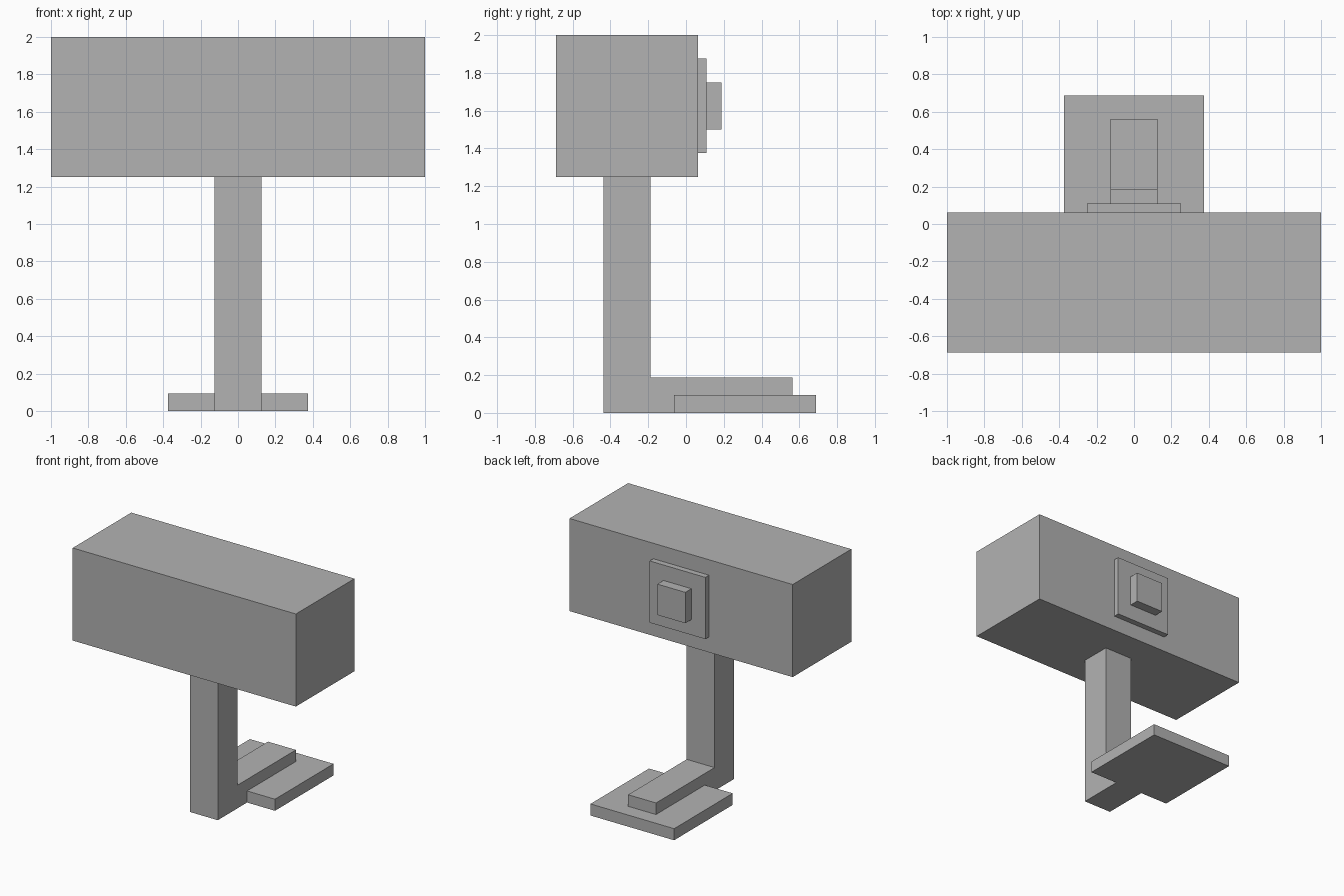
import bpy
import bmesh

cube = bpy.data.objects.get("Cube")
if cube:
    bpy.data.objects.remove(cube, do_unlink=True)

U = 1 / 16  # modelling unit

# Single flat colour
grey = bpy.data.materials.new("plain_grey")
grey.use_nodes = True
colour = (0.448, 0.448, 0.448, 1)
grey.diffuse_color = colour
grey.node_tree.nodes["Principled BSDF"].inputs["Base Color"].default_value = colour


def extrude_profile(name, half_width, profile):
    """Extrude a (y, z) outline symmetrically along x; sizes in units."""
    bm = bmesh.new()
    face = bm.faces.new([bm.verts.new((-half_width * U, y * U, z * U)) for y, z in profile])
    moved = bmesh.ops.extrude_face_region(bm, geom=[face])["geom"]
    verts = [v for v in moved if isinstance(v, bmesh.types.BMVert)]
    bmesh.ops.translate(bm, verts=verts, vec=(2 * half_width * U, 0, 0))
    bmesh.ops.recalc_face_normals(bm, faces=bm.faces)
    mesh = bpy.data.meshes.new(name)
    bm.to_mesh(mesh)
    bm.free()
    mesh.materials.append(grey)
    obj = bpy.data.objects.new(name, mesh)
    bpy.context.collection.objects.link(obj)
    return obj


def box(name, half_width, y0, y1, z0, z1):
    return extrude_profile(name, half_width, [(y0, z0), (y1, z0), (y1, z1), (y0, z1)])


# Long head block with stepped plate and button on its back
box("head_block", 16, -11, 1, 20, 32)
box("back_plate", 4, 1, 1.75, 22, 30)
box("back_button", 2, 1.75, 3, 24, 28)

# L-shaped stand: post and foot bar, notched to sit over the base plate
extrude_profile("stand", 2, [(-7, 0), (-1, 0), (-1, 1.5), (9, 1.5),
                             (9, 3), (-3, 3), (-3, 20), (-7, 20)])

# Flat base plate
box("base_plate", 6, -1, 11, 0, 1.5)
